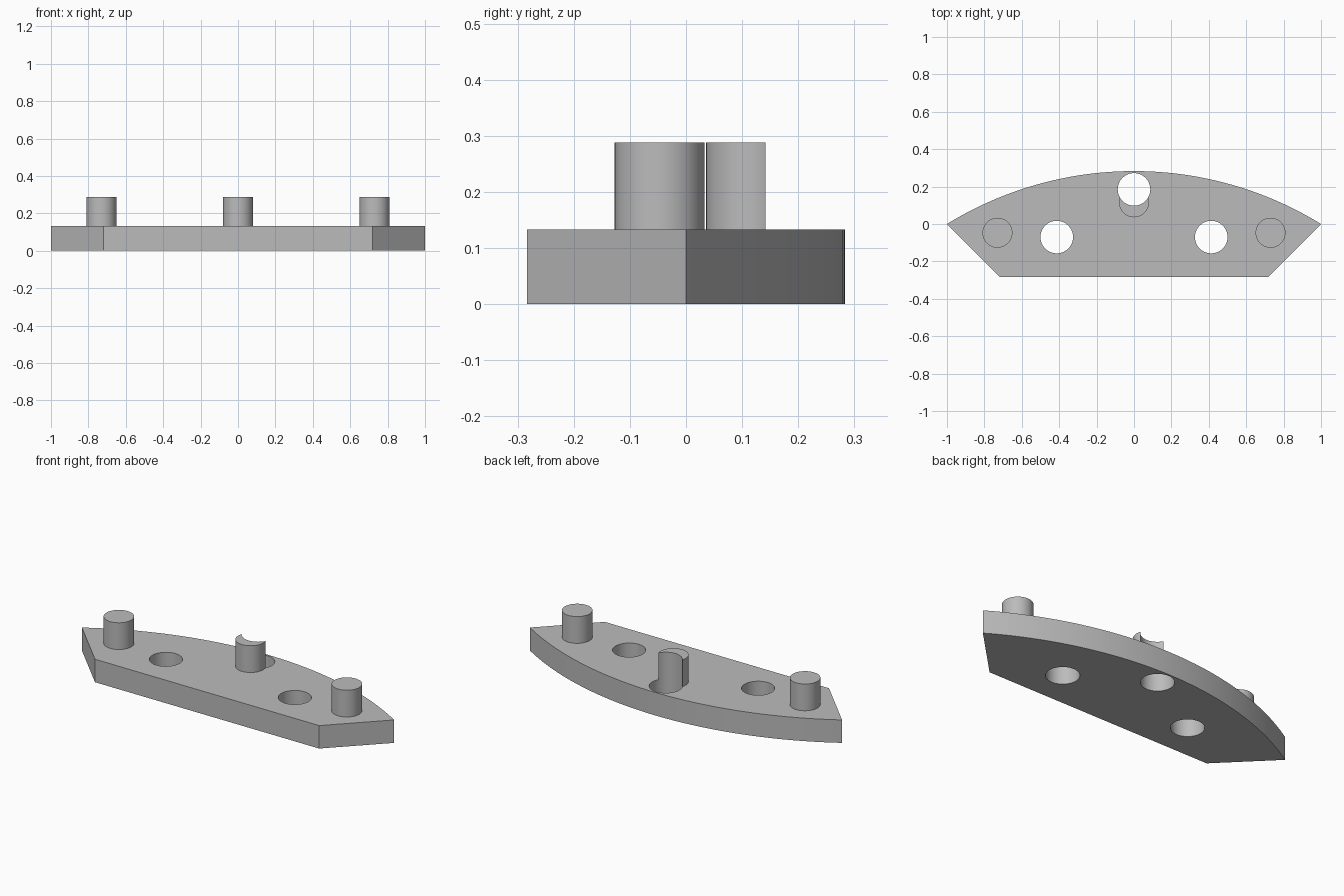
import bpy, bmesh, math

if "Cube" in bpy.data.objects:
    bpy.data.objects.remove(bpy.data.objects["Cube"], do_unlink=True)

PLATE_TOP, PEG_TOP = 0.133, 0.288
HALF_DEPTH = 0.283
PEG_R, HOLE_R = 0.08, 0.087

grey = bpy.data.materials.new("plain grey")
grey.use_nodes = True
colour = (0.5, 0.5, 0.5, 1)
grey.diffuse_color = colour
grey.node_tree.nodes["Principled BSDF"].inputs["Base Color"].default_value = colour


def prism(name, outline, bottom, top):
    """Extrude a counter-clockwise outline upwards into a solid."""
    bm = bmesh.new()
    base = bm.faces.new([bm.verts.new((x, y, bottom)) for x, y in outline])
    lid = bmesh.ops.extrude_face_region(bm, geom=[base], use_keep_orig=True)
    verts = [v for v in lid["geom"] if isinstance(v, bmesh.types.BMVert)]
    bmesh.ops.translate(bm, verts=verts, vec=(0, 0, top - bottom))
    bmesh.ops.recalc_face_normals(bm, faces=bm.faces)
    mesh = bpy.data.meshes.new(name)
    bm.to_mesh(mesh)
    bm.free()
    mesh.materials.append(grey)
    obj = bpy.data.objects.new(name, mesh)
    bpy.context.collection.objects.link(obj)
    return obj


def circle(x, y, r, n=64):
    return [(x + r * math.cos(math.tau * i / n), y + r * math.sin(math.tau * i / n))
            for i in range(n)]


def activate(obj):
    bpy.ops.object.select_all(action="DESELECT")
    obj.select_set(True)
    bpy.context.view_layer.objects.active = obj


def drill(obj, x, y):
    """Cut a round vertical hole right through the object."""
    cutter = prism("hole_cutter", circle(x, y, HOLE_R), -0.2, 0.5)
    cutter.hide_render = True
    mod = obj.modifiers.new("hole", "BOOLEAN")
    mod.operation, mod.solver, mod.object = "DIFFERENCE", "EXACT", cutter
    activate(obj)
    bpy.ops.object.modifier_apply(modifier=mod.name)
    bpy.data.objects.remove(cutter, do_unlink=True)


# Plate: straight front, slanted ends, curved back
arc_r = (1 + HALF_DEPTH ** 2) / (2 * HALF_DEPTH)
half_angle = math.asin(1 / arc_r)
steps = 48
outline = [(-0.718, -HALF_DEPTH), (0.718, -HALF_DEPTH)]
for i in range(steps + 1):
    a = half_angle * (1 - 2 * i / steps)
    outline.append((arc_r * math.sin(a), HALF_DEPTH - arc_r + arc_r * math.cos(a)))
plate = prism("plate", outline, 0, PLATE_TOP)

# Three pegs on top
left_peg = prism("left_peg", circle(0.73, -0.047, PEG_R), PLATE_TOP, PEG_TOP)
right_peg = prism("right_peg", circle(-0.73, -0.047, PEG_R), PLATE_TOP, PEG_TOP)
middle_peg = prism("middle_peg", circle(0, 0.116, PEG_R), PLATE_TOP, PEG_TOP)

# Holes: two at the front, one at the back that also bites into the middle peg
for x in (-0.413, 0.413):
    drill(plate, x, -0.07)
for part in (plate, middle_peg):
    drill(part, 0, 0.185)

for part in (plate, left_peg, right_peg, middle_peg):
    activate(part)
    bpy.ops.object.shade_smooth_by_angle(angle=math.radians(30))
